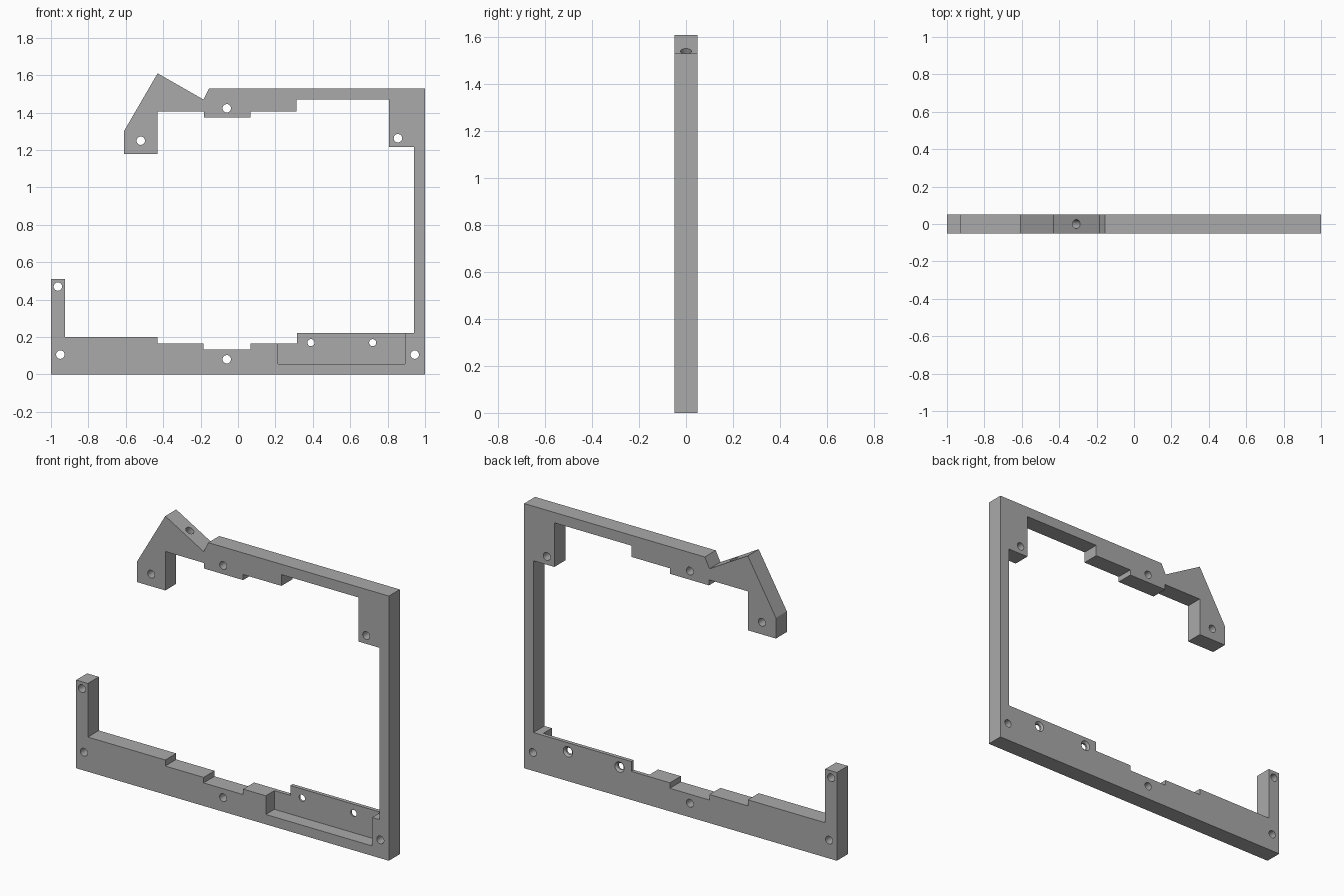
import bpy, bmesh
from math import atan2, pi
from mathutils import Matrix, Vector

cube = bpy.data.objects.get("Cube")
if cube:
    bpy.data.objects.remove(cube, do_unlink=True)

HALF = 0.05      # half the plate depth
WALL = 0.022     # thin wall left behind the pocket

grey = bpy.data.materials.new("plain grey")
grey.use_nodes = True
colour = (0.4, 0.4, 0.4, 1)
grey.diffuse_color = colour
grey.node_tree.nodes["Principled BSDF"].inputs["Base Color"].default_value = colour


def make_object(name, bm):
    bmesh.ops.recalc_face_normals(bm, faces=bm.faces[:])
    mesh = bpy.data.meshes.new(name)
    bm.to_mesh(mesh)
    bm.free()
    mesh.materials.append(grey)
    obj = bpy.data.objects.new(name, mesh)
    bpy.context.collection.objects.link(obj)
    return obj


def cut(target, name, bm):
    cutter = make_object(name, bm)
    cutter.hide_render = True
    mod = target.modifiers.new(name, 'BOOLEAN')
    mod.operation = 'DIFFERENCE'
    mod.solver = 'EXACT'
    mod.object = cutter
    bpy.context.view_layer.objects.active = target
    bpy.ops.object.modifier_apply(modifier=name)
    bpy.data.objects.remove(cutter, do_unlink=True)


def add_cone(bm, centre, axis, r_start, r_end, depth):
    turn = Vector(axis).to_track_quat('Z', 'Y').to_matrix().to_4x4()
    bmesh.ops.create_cone(bm, cap_ends=True, segments=32, radius1=r_start,
                          radius2=r_end, depth=depth,
                          matrix=Matrix.Translation(centre) @ turn)


# Open frame outline, extruded through its depth
outline = [
    (-.61, 1.18), (-.61, 1.3), (-.43, 1.61), (-.185, 1.47), (-.155, 1.53),
    (1, 1.53), (1, 0), (-1, 0), (-1, .51), (-.925, .51), (-.925, .2),
    (-.43, .2), (-.43, .165), (-.185, .165), (-.185, .133), (.068, .133),
    (.068, .165), (.315, .165), (.315, .222), (.94, .222), (.94, 1.215),
    (.807, 1.215), (.807, 1.47), (.313, 1.47), (.313, 1.405), (.068, 1.405),
    (.068, 1.373), (-.182, 1.373), (-.182, 1.405), (-.43, 1.405), (-.43, 1.18)]
bm = bmesh.new()
face = bm.faces.new([bm.verts.new((x, -HALF, z)) for x, z in outline])
side = bmesh.ops.extrude_face_region(bm, geom=[face])
bmesh.ops.translate(bm, vec=(0, 2 * HALF, 0),
                    verts=[g for g in side["geom"] if isinstance(g, bmesh.types.BMVert)])
frame = make_object("frame", bm)

# Pocket open to the front and top of the lower rail
bm = bmesh.new()
left, right, floor, top, front = .213, .893, .057, .4, -.1
back = HALF - WALL
bmesh.ops.create_cube(bm, size=1, matrix=Matrix.Translation(
    ((left + right) / 2, (front + back) / 2, (floor + top) / 2))
    @ Matrix.Diagonal((right - left, back - front, top - floor, 1)))
cut(frame, "pocket_cutter", bm)

# Mounting holes through the frame
bm = bmesh.new()
for x, z in [(-.52, 1.25), (-.06, 1.423), (.855, 1.263), (-.963, .47),
             (-.95, .106), (-.06, .081), (.945, .106)]:
    add_cone(bm, (x, 0, z), (0, 1, 0), .0225, .0225, .3)
cut(frame, "mounting_hole_cutter", bm)

# Screw holes in the thin wall, countersunk from the back
for x in (.39, .72):
    bm = bmesh.new()
    add_cone(bm, (x, HALF, .17), (0, 1, 0), .019, .019, .08)
    cut(frame, "screw_hole_cutter", bm)
    bm = bmesh.new()
    add_cone(bm, (x, HALF, .17), (0, 1, 0), .019, .041, .022)
    cut(frame, "countersink_cutter", bm)

# Blind hole square to the sloped edge
bm = bmesh.new()
slope_dir = Vector((.245, 0, -.14)).normalized()
normal = Vector((-slope_dir.z, 0, slope_dir.x))
add_cone(bm, Vector((-.308, 0, 1.54)), normal, .0235, .0235, .2)
cut(frame, "slope_hole_cutter", bm)

# Smooth hole walls, sharp plate edges
bpy.ops.object.select_all(action='DESELECT')
frame.select_set(True)
bpy.context.view_layer.objects.active = frame
bpy.ops.object.shade_smooth_by_angle(angle=pi / 6)
